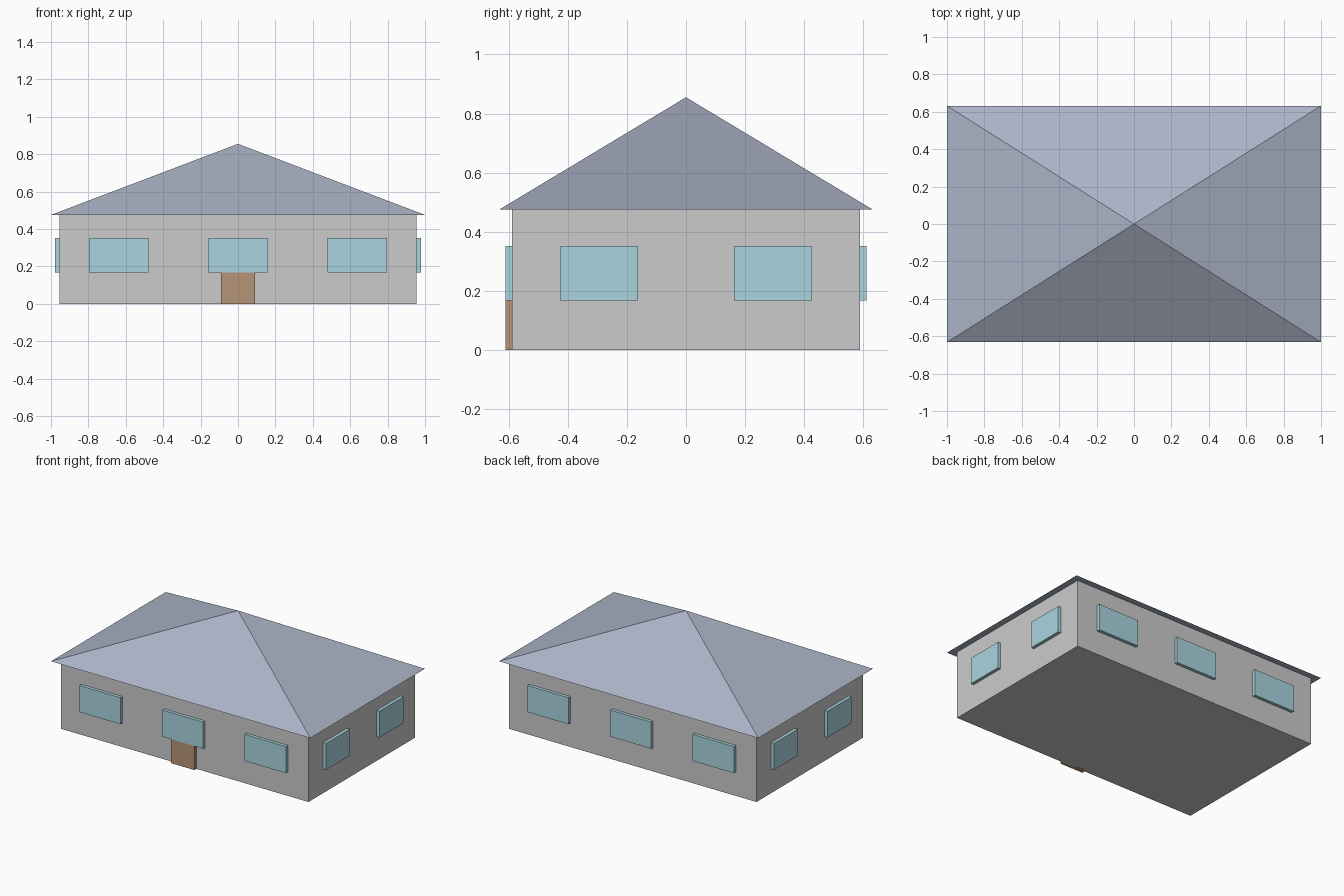
import bpy

if "Cube" in bpy.data.objects:
    bpy.data.objects.remove(bpy.data.objects["Cube"])

WALL_X, WALL_Y, WALL_Z = 0.955, 0.588, 0.475
EAVE_X, EAVE_Y, PEAK_Z = 1.0, 0.632, 0.855
PROUD = 0.0225  # how far windows and door stand out from the walls


def material(name, rgb):
    mat = bpy.data.materials.new(name)
    mat.diffuse_color = (*rgb, 1)
    mat.use_nodes = True
    mat.node_tree.nodes["Principled BSDF"].inputs["Base Color"].default_value = mat.diffuse_color
    return mat


def box(name, centre, size, mat=None):
    bpy.ops.mesh.primitive_cube_add(size=1, location=centre)
    obj = bpy.context.object
    obj.name = name
    obj.scale = size
    bpy.ops.object.transform_apply(location=False, rotation=False, scale=True)
    if mat:
        obj.data.materials.append(mat)
    return obj


slate = material("slate", (0.40, 0.45, 0.56))
glass = material("glass", (0.40, 0.66, 0.74))
wood = material("wood", (0.47, 0.30, 0.19))

# Walls
box("walls", (0, 0, WALL_Z / 2), (2 * WALL_X, 2 * WALL_Y, WALL_Z))

# Hipped roof rising to a single peak
corners = [(-EAVE_X, -EAVE_Y, WALL_Z), (EAVE_X, -EAVE_Y, WALL_Z),
           (EAVE_X, EAVE_Y, WALL_Z), (-EAVE_X, EAVE_Y, WALL_Z)]
mesh = bpy.data.meshes.new("roof")
mesh.from_pydata(corners + [(0, 0, PEAK_Z)], [],
                 [(3, 2, 1, 0)] + [(i, (i + 1) % 4, 4) for i in range(4)])
mesh.materials.append(slate)
bpy.context.collection.objects.link(bpy.data.objects.new("roof", mesh))

# Windows: three on each long wall, two on each short wall
WIN_Z, WIN_H = 0.26, 0.185
for side, y in (("front", -WALL_Y), ("back", WALL_Y)):
    for x in (-0.637, 0, 0.637):
        box(f"{side}_window", (x, y, WIN_Z), (0.318, 2 * PROUD, WIN_H), glass)
for side, x in (("left", -WALL_X), ("right", WALL_X)):
    for y in (-0.294, 0.294):
        box(f"{side}_window", (x, y, WIN_Z), (2 * PROUD, 0.262, WIN_H), glass)

# Front door, running up behind the face of the middle window
DOOR_H = 0.317
box("front_door", (0, -WALL_Y, DOOR_H / 2), (0.18, 2 * PROUD - 0.001, DOOR_H), wood)
